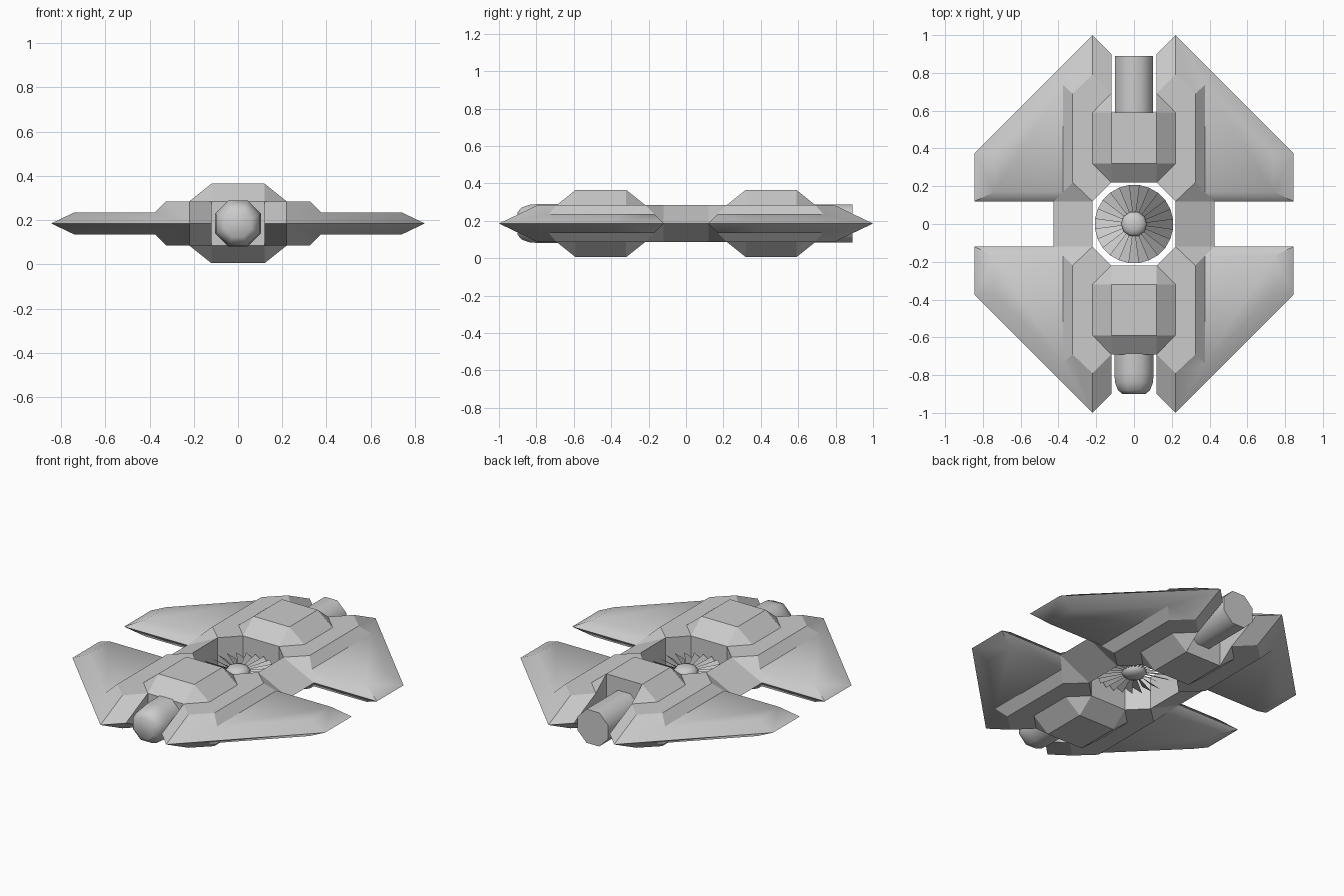
import bpy, bmesh, math
from mathutils import Vector

if "Cube" in bpy.data.objects:
    bpy.data.objects.remove(bpy.data.objects["Cube"])

MID = 0.185  # height of the horizontal symmetry plane
grey = bpy.data.materials.new("light_grey")
grey.diffuse_color = (0.6, 0.6, 0.6, 1)
grey.use_nodes = True
grey.node_tree.nodes["Principled BSDF"].inputs["Base Color"].default_value = grey.diffuse_color


def finish(name, bm, smooth_angle=0.0, soft=None):
    """Weld, orient and store; edges sharper than the angle stay hard."""
    bmesh.ops.remove_doubles(bm, verts=bm.verts[:], dist=0.0005)
    bmesh.ops.recalc_face_normals(bm, faces=bm.faces[:])
    for f in bm.faces:
        f.smooth = smooth_angle > 0 and (soft is None or f.material_index == 1)
        f.material_index = 0
    for e in bm.edges:
        e.smooth = (len(e.link_faces) == 2 and all(f.smooth for f in e.link_faces)
                    and e.calc_face_angle(0) < math.radians(smooth_angle))
    me = bpy.data.meshes.new(name)
    bm.to_mesh(me)
    bm.free()
    me.materials.append(grey)
    ob = bpy.data.objects.new(name, me)
    bpy.context.collection.objects.link(ob)
    return ob


def add_face(bm, pts, sign, tag=0):
    clean = [p for i, p in enumerate(pts) if p != pts[i - 1]]
    vs = [bm.verts.new((p[0] * sign[0], p[1] * sign[1], MID + p[2] * sign[2])) for p in clean]
    bm.faces.new(vs).material_index = tag


def lathe(name, profile, sides, axis, centre, phase, angle):
    """Turn (radius, distance) points around the y or z axis, with flat caps."""
    bm = bmesh.new()
    rings = []
    for r, d in profile:
        ring = []
        for i in range(sides):
            a = 2 * math.pi * (i + phase) / sides
            u, v = r * math.cos(a), r * math.sin(a)
            ring.append(bm.verts.new(Vector(centre) + Vector((u, d, v) if axis == 'y' else (u, v, d))))
        rings.append(ring)
    for a, b in zip(rings, rings[1:]):
        for i in range(sides):
            j = (i + 1) % sides
            bm.faces.new((a[i], a[j], b[j], b[i]))
    bm.faces.new(rings[0])
    bm.faces.new(rings[-1])
    return finish(name, bm, angle)


SIGNS = [(x, y, z) for x in (1, -1) for y in (1, -1) for z in (1, -1)]

# Hull and wings: one eighth, reflected across all three planes
A, B, C, D = (.12, .9, 0), (.22, 1, 0), (.845, .375, 0), (.845, .12, 0)
E, F = (.425, .12, 0), (.425, 0, 0)
G, H, I, J = (.375, .735, .05), (.74, .37, .05), (.74, .17, .05), (.375, .17, .05)
K, L, M, N = (.12, .69, .1), (.22, .79, .1), (.325, .69, .1), (.325, .22, .1)
P, Q, R, S = (.22, .12, .1), (.22, 0, .1), (.12, .22, .1), (0, .22, .1)


def low(p):
    return (p[0], p[1], 0)


bm = bmesh.new()
for s in SIGNS:
    end = .59 if s[1] > 0 else .69          # the rear slot is deeper
    U, T = (.12, end, .1), (0, end, .1)
    # wing skin, softly shaded
    for f in ((G, H, I, J), (B, C, H, G, M, L), (C, D, I, H), (D, E, J, I)):
        add_face(bm, f, s, 1)
    # nose tip, shoulder, bridge and deck
    for f in ((A, B, L, K), (M, G, J, N), (E, P, N, J), (F, E, P, Q),
              (K, L, M, N, P, R, U), (U, R, S, T)):
        add_face(bm, f, s)
    # slot walls and walls of the central opening
    add_face(bm, (A, K, U, low(U)), s)
    for a, b in ((U, T), (Q, P), (P, R), (R, S)):
        add_face(bm, (a, b, low(b), low(a)), s)
finish("hull_and_wings", bm, 48, soft=True)

# Raised housings, above and below, front and rear
for side, end_name in ((-1, "front"), (1, "rear")):
    bm = bmesh.new()
    for s in [q for q in SIGNS if q[1] == side]:
        t0, t1, c0, c1 = (.12, .32, .18), (.12, .59, .18), (0, .32, .18), (0, .59, .18)
        b0, b1, b2 = (.22, .32, .1), (.22, .59, .1), (.12, .69, .1)
        faces = [(c0, t0, t1, c1), (S, R, t0, c0), (R, b0, t0), (b0, b1, t1, t0), (b1, b2, t1)]
        if side < 0:
            faces.append((t1, b2, (0, .69, .1), c1))
        else:  # rear slope is left open above the exhaust
            faces += [(t1, b2, (.12, .59, .1)), (c1, t1, (.12, .59, .1), (0, .59, .1))]
        for f in faces:
            add_face(bm, f, s)
    finish(end_name + "_housings", bm)

# Front pod and rear exhaust tube
lathe("front_pod", [(.113, -.66), (.113, -.79), (.108, -.84), (.092, -.88), (.066, -.9)],
      8, 'y', (0, 0, MID), .5, 50)
lathe("exhaust_tube", [(.11, .58), (.11, .89)], 8, 'y', (0, 0, MID), .5, 50)

# Fan: tilted blades around a rounded hub
bm = bmesh.new()
count = 24
for i in range(count):
    quad = []
    for r, da, z in ((.05, -.5, -.008), (.208, -.5, -.02), (.208, .5, .02), (.05, .5, .008)):
        a = 2 * math.pi * (i + da) / count
        quad.append(bm.verts.new((r * math.cos(a), r * math.sin(a), MID + z)))
    bm.faces.new(quad)
finish("fan_blades", bm)
lathe("fan_hub", [(.03, -.036), (.055, -.026), (.068, -.01), (.068, .01), (.055, .026), (.03, .036)],
      10, 'z', (0, 0, MID), 0, 60)
